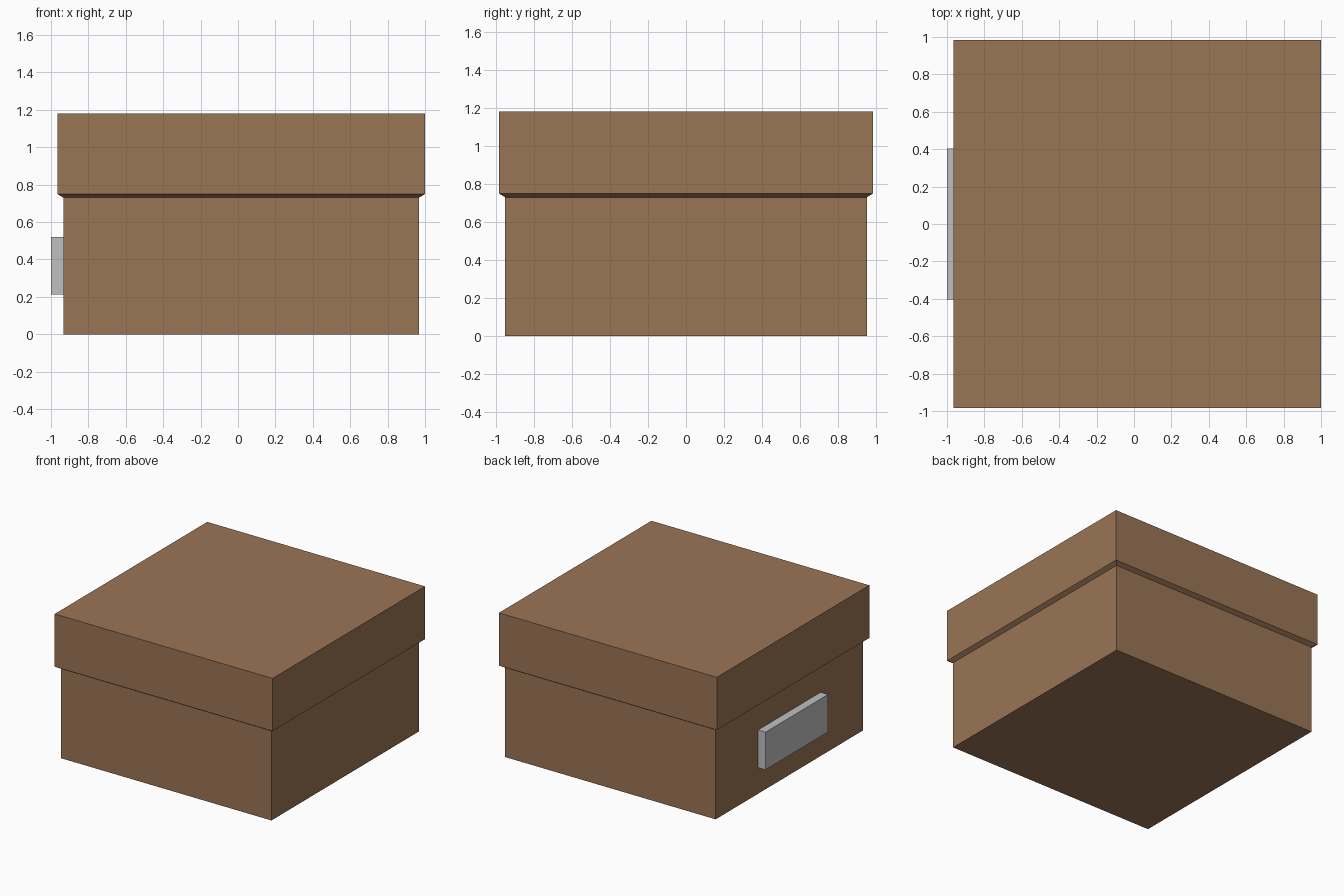
import bpy, bmesh

if "Cube" in bpy.data.objects:
    bpy.data.objects.remove(bpy.data.objects["Cube"])


def material(name, rgb):
    m = bpy.data.materials.new(name)
    m.diffuse_color = (*rgb, 1.0)
    m.use_nodes = True
    m.node_tree.nodes["Principled BSDF"].inputs["Base Color"].default_value = m.diffuse_color
    return m


brown = material("cardboard_brown", (0.323, 0.178, 0.091))
grey = material("plate_grey", (0.527, 0.527, 0.527))


def stacked_box(name, cx, levels, mat, cap_bottom=True, cap_top=True):
    """Rectangular shell through levels of (z, half width, half depth)."""
    bm = bmesh.new()
    rings = [[bm.verts.new((cx + sx * hx, sy * hy, z))
              for sx, sy in ((-1, -1), (1, -1), (1, 1), (-1, 1))]
             for z, hx, hy in levels]
    for lo, hi in zip(rings, rings[1:]):
        for i in range(4):
            j = (i + 1) % 4
            bm.faces.new((lo[i], lo[j], hi[j], hi[i]))
    if cap_bottom:
        bm.faces.new(rings[0][::-1])
    if cap_top:
        bm.faces.new(rings[-1])
    me = bpy.data.meshes.new(name)
    bm.to_mesh(me)
    bm.free()
    me.materials.append(mat)
    ob = bpy.data.objects.new(name, me)
    bpy.context.collection.objects.link(ob)
    return ob


CX = 0.017  # the box sits slightly right because of the plate

# Lower box, open where the lid closes it
stacked_box("box_body", CX, [(0, 0.95, 0.95), (0.73, 0.95, 0.95)],
            brown, cap_top=False)

# Lid with a sloped lower rim
stacked_box("box_lid", CX,
            [(0.73, 0.95, 0.95), (0.75, 0.983, 0.983), (1.18, 0.983, 0.983)],
            brown, cap_bottom=False)

# Plate on the left side
stacked_box("side_plate", -0.9665,
            [(0.213, 0.0335, 0.403), (0.52, 0.0335, 0.403)], grey)
